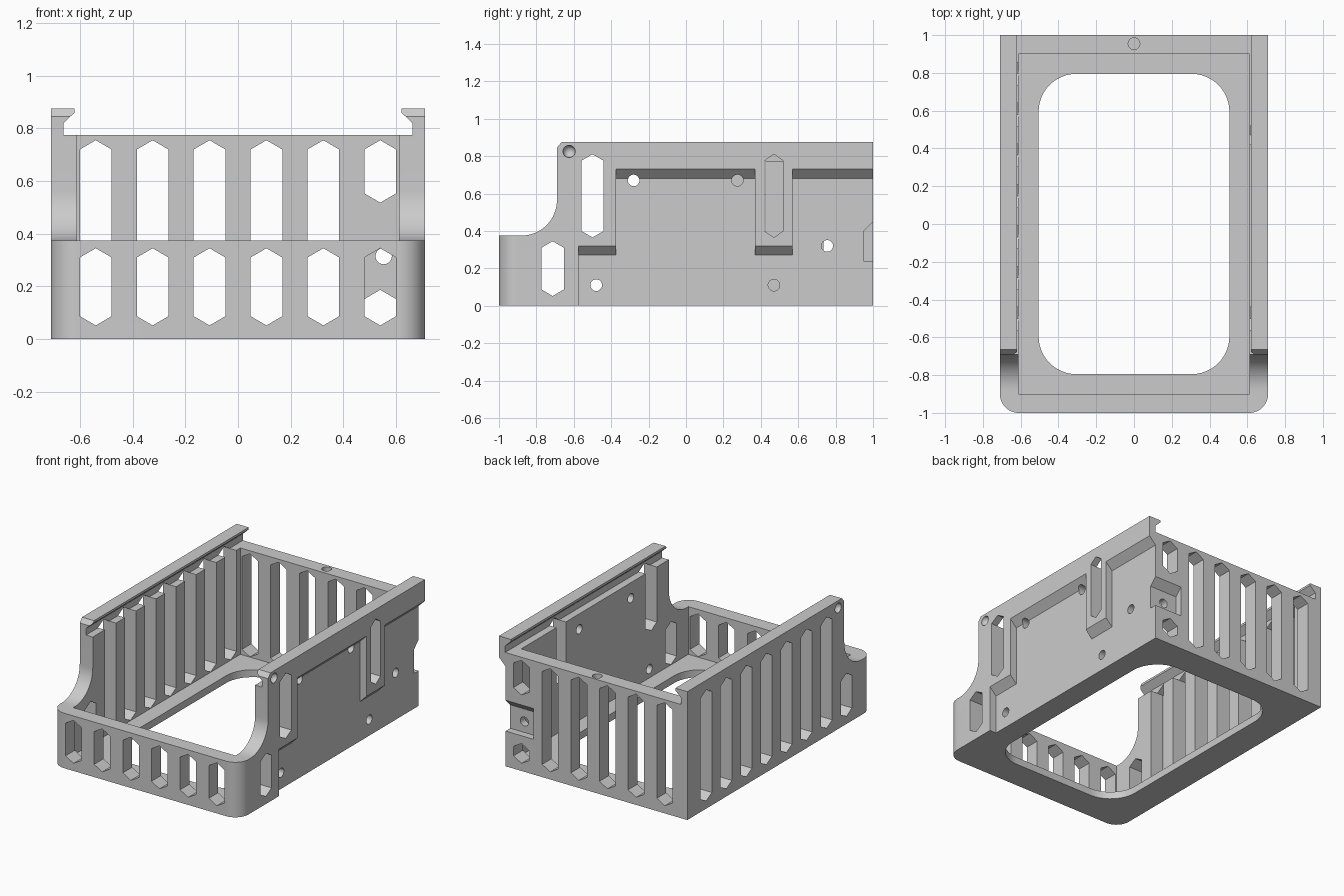
import bpy, bmesh, math
from mathutils import Vector

old = bpy.data.objects.get("Cube")
if old:
    bpy.data.objects.remove(old, do_unlink=True)

grey = bpy.data.materials.new("plain grey")
grey.use_nodes = True
colour = (0.6, 0.6, 0.6, 1)
grey.diffuse_color = colour
grey.node_tree.nodes["Principled BSDF"].inputs["Base Color"].default_value = colour


def prism(name, points, axis, low, high):
    """Extrude a 2D outline along an axis; outline uses the other two axes in order."""
    bm = bmesh.new()
    verts = []
    for p in points:
        c = list(p)
        c.insert(axis, low)
        verts.append(bm.verts.new(c))
    face = bm.faces.new(verts)
    out = bmesh.ops.extrude_face_region(bm, geom=[face])
    shift = Vector((0, 0, 0))
    shift[axis] = high - low
    bmesh.ops.translate(bm, vec=shift, verts=[v for v in out["geom"] if isinstance(v, bmesh.types.BMVert)])
    bmesh.ops.recalc_face_normals(bm, faces=bm.faces)
    mesh = bpy.data.meshes.new(name)
    bm.to_mesh(mesh)
    bm.free()
    mesh.materials.append(grey)
    ob = bpy.data.objects.new(name, mesh)
    bpy.context.collection.objects.link(ob)
    return ob


def arc(cx, cy, r, start, end, n=12):
    angles = [math.radians(start + (end - start) * i / n) for i in range(n + 1)]
    return [(cx + r * math.cos(a), cy + r * math.sin(a)) for a in angles]


def rect(a, b, c, d):
    return [(a, c), (b, c), (b, d), (a, d)]


def hexagon(c, low, high, half=0.06, tip=0.035):
    return [(c, low), (c + half, low + tip), (c + half, high - tip),
            (c, high), (c - half, high - tip), (c - half, low + tip)]


def combine(body, cutter, mode="DIFFERENCE"):
    cutter.hide_render = True
    mod = body.modifiers.new("cut", "BOOLEAN")
    mod.operation = mode
    mod.solver = "EXACT"
    mod.object = cutter
    bpy.context.view_layer.objects.active = body
    bpy.ops.object.modifier_apply(modifier=mod.name)
    bpy.data.objects.remove(cutter, do_unlink=True)


X, Y, Z = 0, 1, 2
W = 0.71

# Side silhouette with the low front and swept cheeks
side = [(-1, 0), (1, 0), (1, 0.875), (-0.665, 0.875), (-0.69, 0.845)]
side += arc(-0.88, 0.565, 0.19, 0, -90, 16) + [(-1, 0.375)]
frame = prism("cage_frame", side, X, -W, W)

# Rounded front corners
plan = [(W, 1.2), (-W, 1.2)] + arc(-W + 0.1, -0.9, 0.1, 180, 270) + arc(W - 0.1, -0.9, 0.1, 270, 360)
combine(frame, prism("plan_cutter", plan, Z, -0.5, 1.5), "INTERSECT")


def cut(points, axis, low, high):
    combine(frame, prism("cutter", points, axis, low, high))


# Interior, floor opening and the hooked rail groove
cut(rect(-0.612, 0.612, -0.9, 0.9), Z, 0.05, 2)
opening = []
for sx, sy, a in ((1, 1, 0), (-1, 1, 90), (-1, -1, 180), (1, -1, 270)):
    opening += arc(sx * 0.305, sy * 0.595, 0.2, a, a + 90)
cut(opening, Z, -1, 0.5)
groove = [(0.663, 0.775), (0.663, 0.82), (0.62, 0.86), (0.62, 1)]
cut(groove + [(-x, z) for x, z in reversed(groove)], Y, -2, 2)

# Stepped recess with sloped ceilings on the left outer wall
for y0, y1, top in ((-0.575, 1.1, 0.32), (-0.375, 0.37, 0.73), (0.57, 1.1, 0.73)):
    cut([(0.66, -0.2), (0.66, top - 0.05), (0.76, top + 0.05), (0.76, -0.2)], Y, y0, y1)

# Rear corner pocket with a sloped ceiling
cut([(0.95, 0.24), (0.95, 0.4), (1.05, 0.5), (1.05, 0.24)], X, 0.45, 0.8)

# Front and back wall slots
pitch = 0.216
for i in range(6):
    x = (i - 2.5) * pitch
    cut(hexagon(x, 0.052, 0.345), Y, -1.2, -0.85)
    if i < 5:
        cut(hexagon(x, 0.052, 0.755), Y, 0.85, 1.2)
    else:
        cut(hexagon(x, 0.052, 0.187), Y, 0.85, 1.2)
        cut(hexagon(x, 0.518, 0.755), Y, 0.85, 1.2)

# Side wall slots
cut(hexagon(-0.713, 0.052, 0.345), X, -1, 1)
for i in range(7):
    cut(hexagon(-0.5 + i * pitch, 0.052, 0.81), X, -1, -0.5)
cut(hexagon(-0.5, 0.365, 0.81), X, 0.5, 1)
cut(hexagon(0.47, 0.365, 0.81, 0.05), X, 0.5, 1)

# Screw holes
for y, z in ((-0.28, 0.67), (0.275, 0.67), (-0.48, 0.11), (0.47, 0.11), (0.755, 0.32)):
    cut(arc(y, z, 0.031, 0, 345, 23), X, 0.5, 1)
cut(arc(0.553, 0.315, 0.031, 0, 345, 23), Y, 0.85, 1.2)
cut(arc(0, 0.955, 0.031, 0, 345, 23), Z, 0.62, 1)

# Round dimples at the front end of each rail
for s in (-1, 1):
    bpy.ops.mesh.primitive_uv_sphere_add(segments=24, ring_count=12, radius=0.033, location=(s * W, -0.625, 0.825))
    ball = bpy.context.object
    ball.data.materials.append(grey)
    combine(frame, ball)

bpy.ops.object.select_all(action="DESELECT")
frame.select_set(True)
bpy.context.view_layer.objects.active = frame
bpy.ops.object.shade_smooth_by_angle(angle=math.radians(30))
